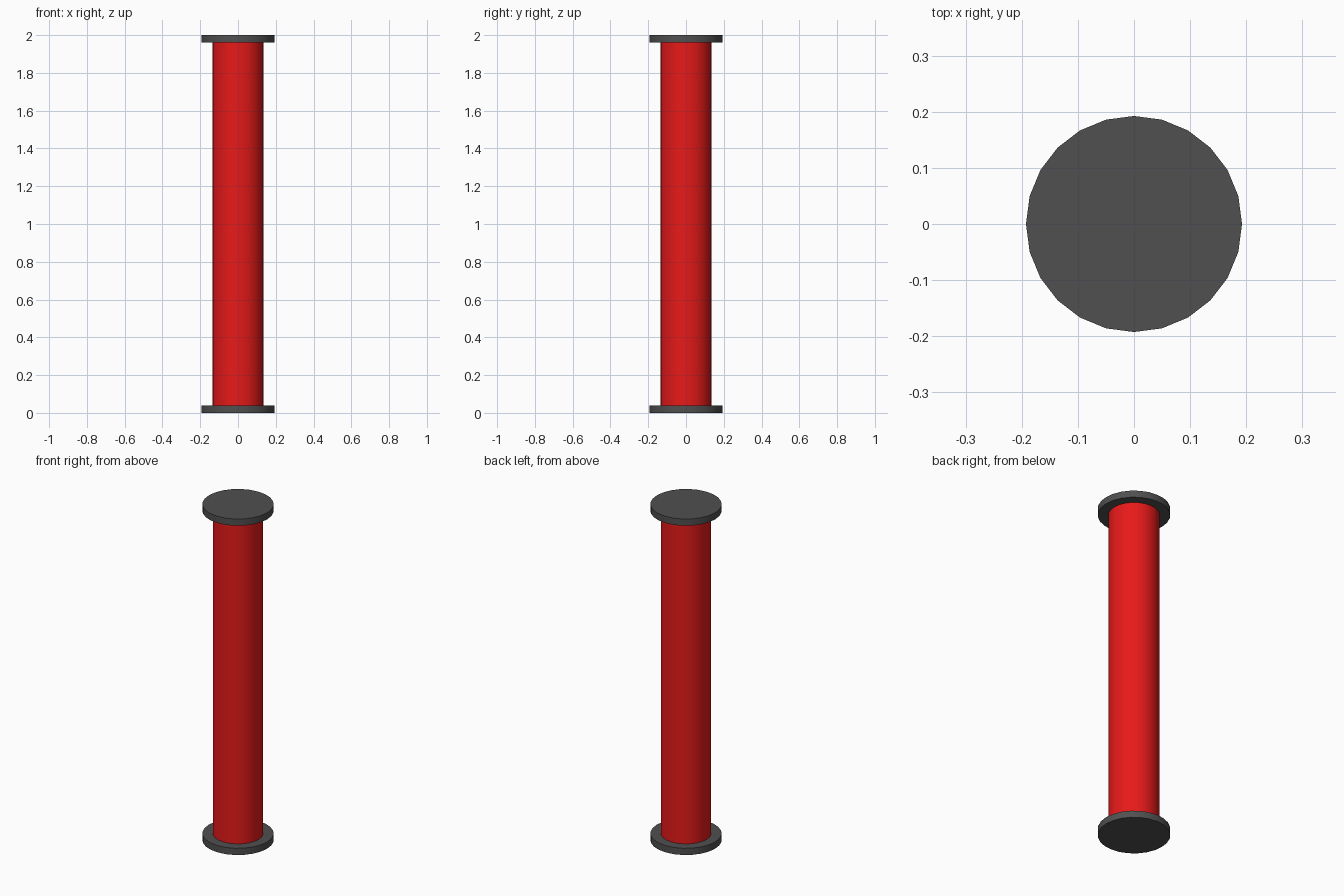
import bpy, math

if "Cube" in bpy.data.objects:
    bpy.data.objects.remove(bpy.data.objects["Cube"])

SIDES = 24
HEIGHT = 2.0
FLANGE_T = 0.04
FLANGE_R = 0.1925
TUBE_R = 0.136


def material(name, color):
    mat = bpy.data.materials.new(name)
    mat.diffuse_color = color
    mat.use_nodes = True
    mat.node_tree.nodes["Principled BSDF"].inputs["Base Color"].default_value = mat.diffuse_color
    return mat


def cylinder(name, radius, z0, z1, mat):
    bpy.ops.mesh.primitive_cylinder_add(
        vertices=SIDES, radius=radius, depth=z1 - z0, location=(0, 0, (z0 + z1) / 2))
    ob = bpy.context.object
    ob.name = name
    ob.data.materials.append(mat)
    bpy.ops.object.shade_smooth_by_angle(angle=math.radians(30))
    return ob


red = material("red_paint", (0.8, 0.01, 0.01, 1))
grey = material("dark_grey", (0.08, 0.08, 0.08, 1))

# Round column between the two end plates
cylinder("column", TUBE_R, FLANGE_T, HEIGHT - FLANGE_T, red)

# Wider flat discs at both ends
cylinder("bottom_plate", FLANGE_R, 0, FLANGE_T, grey)
cylinder("top_plate", FLANGE_R, HEIGHT - FLANGE_T, HEIGHT, grey)
